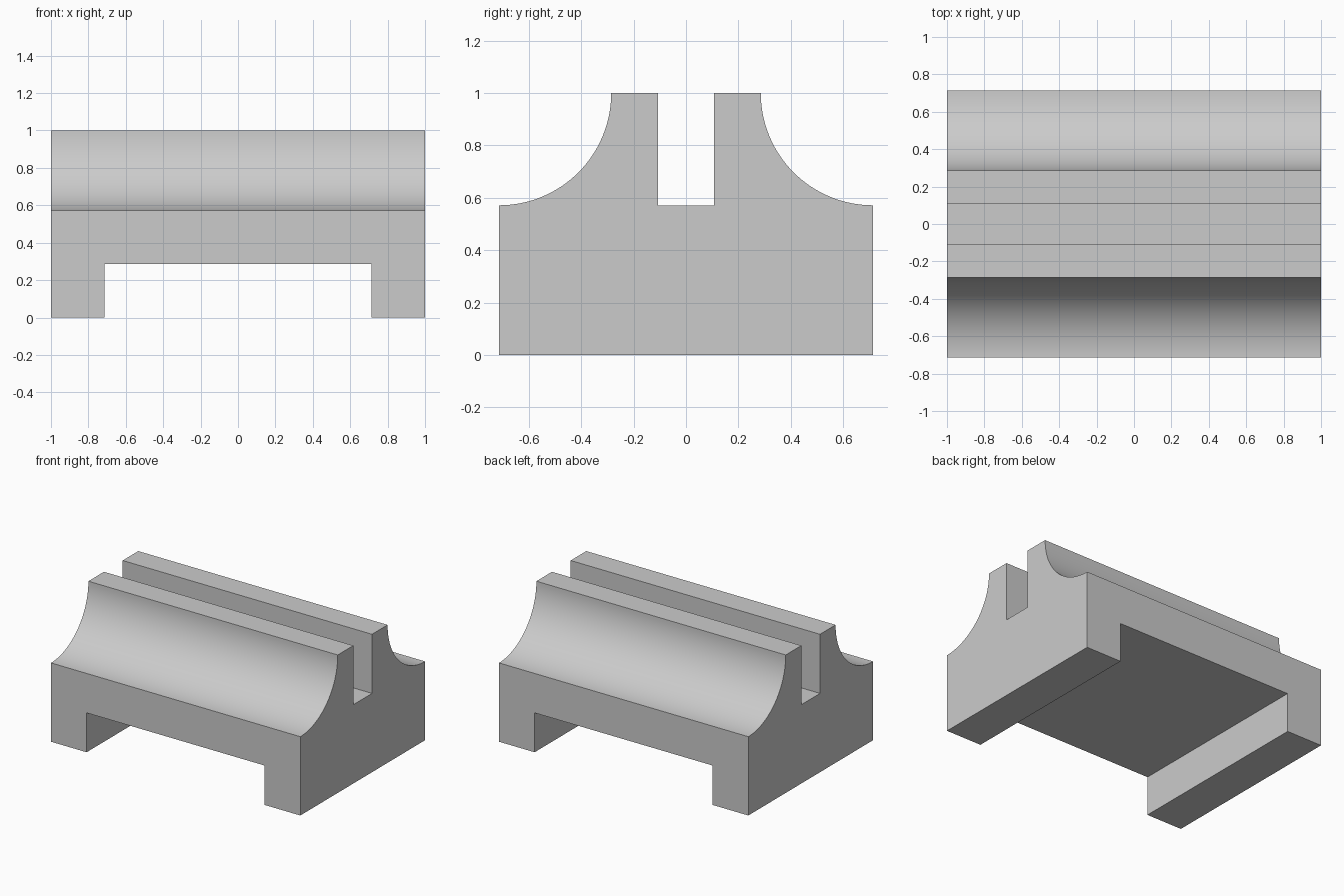
import bpy, bmesh, math

if "Cube" in bpy.data.objects:
    bpy.data.objects.remove(bpy.data.objects["Cube"])

U = 1 / 14                      # design unit
HALF_X, HALF_Y = 14 * U, 10 * U
SHOULDER, TOP, RADIUS = 8 * U, 14 * U, 6 * U
SLOT = 1.5 * U
SEGMENTS = 32

grey = bpy.data.materials.new("light grey")
grey.diffuse_color = (0.6, 0.6, 0.6, 1)
grey.use_nodes = True
grey.node_tree.nodes["Principled BSDF"].inputs["Base Color"].default_value = grey.diffuse_color


def extrude_profile(name, points, vector):
    """Closed solid from a planar outline swept along a vector."""
    bm = bmesh.new()
    face = bm.faces.new([bm.verts.new(p) for p in points])
    swept = bmesh.ops.extrude_face_region(bm, geom=[face])["geom"]
    bmesh.ops.translate(bm, vec=vector,
                        verts=[v for v in swept if isinstance(v, bmesh.types.BMVert)])
    bmesh.ops.recalc_face_normals(bm, faces=bm.faces)
    mesh = bpy.data.meshes.new(name)
    bm.to_mesh(mesh)
    bm.free()
    obj = bpy.data.objects.new(name, mesh)
    bpy.context.collection.objects.link(obj)
    return obj


# Right half of the end profile: base, concave quarter-round, rail top, slot
half = [(HALF_Y, 0)]
for i in range(SEGMENTS + 1):
    a = math.pi / 2 * i / SEGMENTS
    half.append((HALF_Y - RADIUS * math.sin(a), TOP - RADIUS * math.cos(a)))
half += [(SLOT, TOP), (SLOT, SHOULDER)]
outline = half + [(-y, z) for y, z in reversed(half)]
body = extrude_profile("slotted_body", [(-HALF_X, y, z) for y, z in outline],
                       (2 * HALF_X, 0, 0))
body.data.materials.append(grey)

# Underside channel that leaves a foot at each end
w, h = 10 * U, 4 * U
cutter = extrude_profile("channel_cutter",
                         [(-w, -1, -0.2), (w, -1, -0.2), (w, -1, h), (-w, -1, h)],
                         (0, 2, 0))
cutter.data.materials.append(grey)
cutter.hide_render = True

cut = body.modifiers.new("channel", 'BOOLEAN')
cut.operation, cut.solver, cut.object = 'DIFFERENCE', 'EXACT', cutter
bpy.context.view_layer.objects.active = body
body.select_set(True)
bpy.ops.object.modifier_apply(modifier=cut.name)
bpy.data.objects.remove(cutter)

# Smooth coves, crisp edges
bpy.ops.object.shade_smooth_by_angle(angle=math.radians(30))
